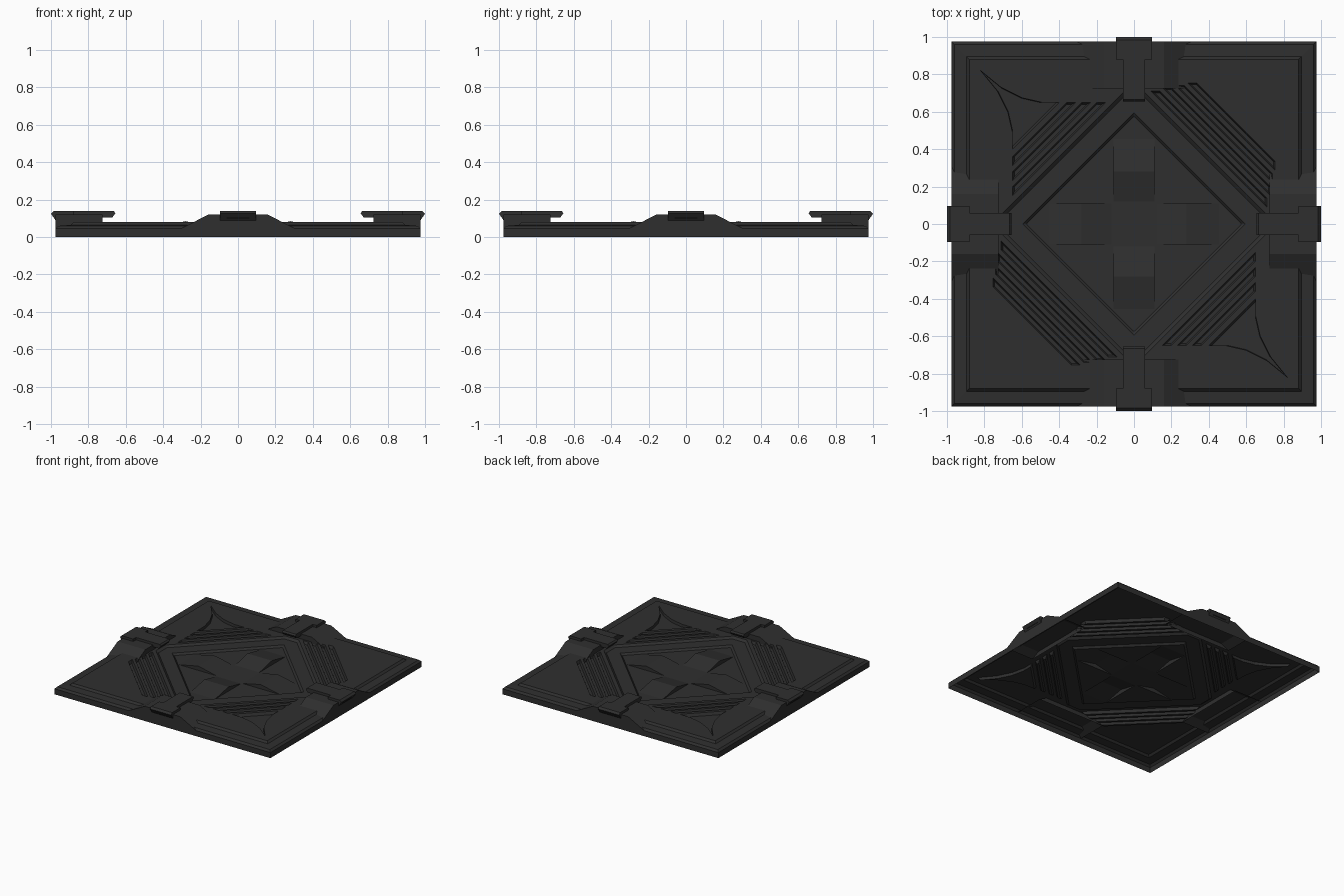
import bpy, bmesh, math
from mathutils import Vector, Matrix
from mathutils.geometry import delaunay_2d_cdt

if "Cube" in bpy.data.objects:
    bpy.data.objects.remove(bpy.data.objects["Cube"])

mat = bpy.data.materials.new("charcoal_metal")
mat.diffuse_color = (0.028, 0.028, 0.028, 1)
mat.use_nodes = True
mat.node_tree.nodes["Principled BSDF"].inputs["Base Color"].default_value = mat.diffuse_color


def finish(name, bm, shell=True):
    bmesh.ops.remove_doubles(bm, verts=bm.verts, dist=0.0002)
    bm.normal_update()
    if shell:  # open relief: everything that is not upright faces up
        for f in bm.faces:
            if f.normal.z < -1e-4:
                f.normal_flip()
    else:
        bmesh.ops.recalc_face_normals(bm, faces=bm.faces)
    me = bpy.data.meshes.new(name)
    bm.to_mesh(me)
    bm.free()
    me.materials.append(mat)
    ob = bpy.data.objects.new(name, me)
    bpy.context.collection.objects.link(ob)
    return ob


def turn(pts, k):
    c, s = [(1, 0), (0, 1), (-1, 0), (0, -1)][k]
    return [(x * c - y * s, x * s + y * c) for x, y in pts]


def loft(bm, rings, cap=False):
    """rings: list of (2D outline, z) with equal point counts"""
    loops = [[bm.verts.new((x, y, z)) for x, y in pts] for pts, z in rings]
    for a, b in zip(loops, loops[1:]):
        n = len(a)
        for i in range(n):
            j = (i + 1) % n
            bm.faces.new((a[i], a[j], b[j], b[i]))
    if cap:
        bm.faces.new(loops[-1])


def inside(p, poly):
    r = False
    for (x1, y1), (x2, y2) in zip(poly, poly[1:] + poly[:1]):
        if (y1 > p[1]) != (y2 > p[1]) and p[0] < (x2 - x1) * (p[1] - y1) / (y2 - y1) + x1:
            r = not r
    return r


def sheet(bm, outer, holes, z):
    """flat convex sheet with openings"""
    vs, es = [], []
    for loop in [outer] + holes:
        o, n = len(vs), len(loop)
        vs += [Vector(p) for p in loop]
        es += [(o + i, o + (i + 1) % n) for i in range(n)]
    res = delaunay_2d_cdt(vs, es, [], 0, 1e-5)
    bv = [bm.verts.new((v.x, v.y, z)) for v in res[0]]
    for f in res[2]:
        c = sum((res[0][i] for i in f), Vector((0, 0))) / len(f)
        if not any(inside(c, h) for h in holes):
            bm.faces.new([bv[i] for i in f])


def square(r):
    return [(r, r), (-r, r), (-r, -r), (r, -r)]


def diamond(s, t):
    return [p for k in range(4) for p in turn([(s - t, t), (t, s - t)], k)]


def stripe(s0, s1, m):
    return [(m, s0 - m), (m, s1 - m), (s1 - m, m), (s0 - m, m)]


# outer frame with skirt and inner step
bm = bmesh.new()
loft(bm, [(square(0.975), 0), (square(0.975), 0.045), (square(0.96), 0.06),
          (square(0.895), 0.065), (square(0.88), 0.08)])
finish("outer_frame", bm)

# main panel with diagonal grooves and curved corner recesses
bm = bmesh.new()
holes = [diamond(0.76, 0.06)]
half = [(0.65, 0.40), (0.65, 0.49), (0.675, 0.60), (0.73, 0.71)]
curved = half + [(0.82, 0.82)] + [(y, x) for x, y in reversed(half)]
for k in range(4):
    if k % 2:
        bands = [(0.80, 0.85, 0.65), (0.88, 0.93, 0.65), (0.96, 1.01, 0.65)]
        out = turn(curved, k)
        c = turn([(0.64, 0.64)], k)[0]
        low = [(c[0] + (x - c[0]) * 0.93, c[1] + (y - c[1]) * 0.93) for x, y in out]
        holes.append(out)
        loft(bm, [(out, 0.08), (low, 0.058)], True)
    else:
        bands = [(0.80, 0.85, 0.71), (0.88, 0.93, 0.73),
                 (0.96, 1.01, 0.74), (1.04, 1.09, 0.755)]
    for s0, s1, m in bands:
        out = turn(stripe(s0, s1, m), k)
        low = turn(stripe(s0 + 0.012, s1 - 0.012, m - 0.01), k)
        holes.append(out)
        loft(bm, [(out, 0.08), (low, 0.058)], True)
sheet(bm, square(0.88), holes, 0.08)
finish("relief_panel", bm)

# diamond border and recessed diamond floor
bm = bmesh.new()
loft(bm, [(diamond(0.76, 0.06), 0.08), (diamond(0.735, 0.055), 0.065),
          (diamond(0.595, 0.002), 0.065), (diamond(0.575, 0.002), 0.05)])
slots = [turn([(0.12, -0.11), (0.455, -0.11), (0.455, 0.11), (0.12, 0.11)], k) for k in range(4)]
sheet(bm, diamond(0.575, 0.002), slots, 0.05)
finish("diamond_border", bm)

# four ridged arms of the central cross
bm = bmesh.new()
for k in range(4):
    sides = []
    for w in (-0.11, 0.11):
        pts = turn([(0.12, w), (0.28, w), (0.455, w)], k)
        sides.append([bm.verts.new((x, y, z)) for (x, y), z in zip(pts, (0.05, 0.085, 0.05))])
    a, b = sides
    bm.faces.new(a)
    bm.faces.new(b[::-1])
    for i in range(2):
        bm.faces.new((a[i], a[i + 1], b[i + 1], b[i]))
finish("cross_arms", bm)


def prism(bm, prof, y0, y1, axis, bottom=True):
    """extrude a profile: axis 'y' uses (x, z), axis 'x' uses (y, z)"""
    def at(p, d):
        return bm.verts.new((p[0], d, p[1]) if axis == 'y' else (d, p[0], p[1]))
    a, b = [[at(p, d) for p in prof] for d in (y0, y1)]
    n = len(a)
    for i in range(n if bottom else n - 1):
        j = (i + 1) % n
        bm.faces.new((a[i], a[j], b[j], b[i]))
    bm.faces.new(a)
    bm.faces.new(b[::-1])


# edge humps and T-shaped clamps, one per side
hump = [(-0.305, 0.045), (-0.16, 0.12), (0.16, 0.12), (0.305, 0.045)]
tongue = [(-0.985, 0.10), (-0.985, 0.14), (-0.665, 0.14), (-0.655, 0.128), (-0.672, 0.105)]
head = [(-0.972, 0.085), (-1.0, 0.125), (-0.985, 0.14), (-0.88, 0.14), (-0.88, 0.10)]
for k, side in enumerate(("front", "right", "back", "left")):
    rot = Matrix.Rotation(k * math.pi / 2, 4, 'Z')
    bm = bmesh.new()
    prism(bm, hump, -0.975, -0.725, 'y', False)
    bmesh.ops.transform(bm, matrix=rot, verts=bm.verts)
    finish(side + "_hump", bm)
    for name, prof, w in (("clamp_tongue", tongue, 0.06), ("clamp_head", head, 0.095)):
        bm = bmesh.new()
        prism(bm, prof, -w, w, 'x')
        bmesh.ops.transform(bm, matrix=rot, verts=bm.verts)
        finish(side + "_" + name, bm, False)
